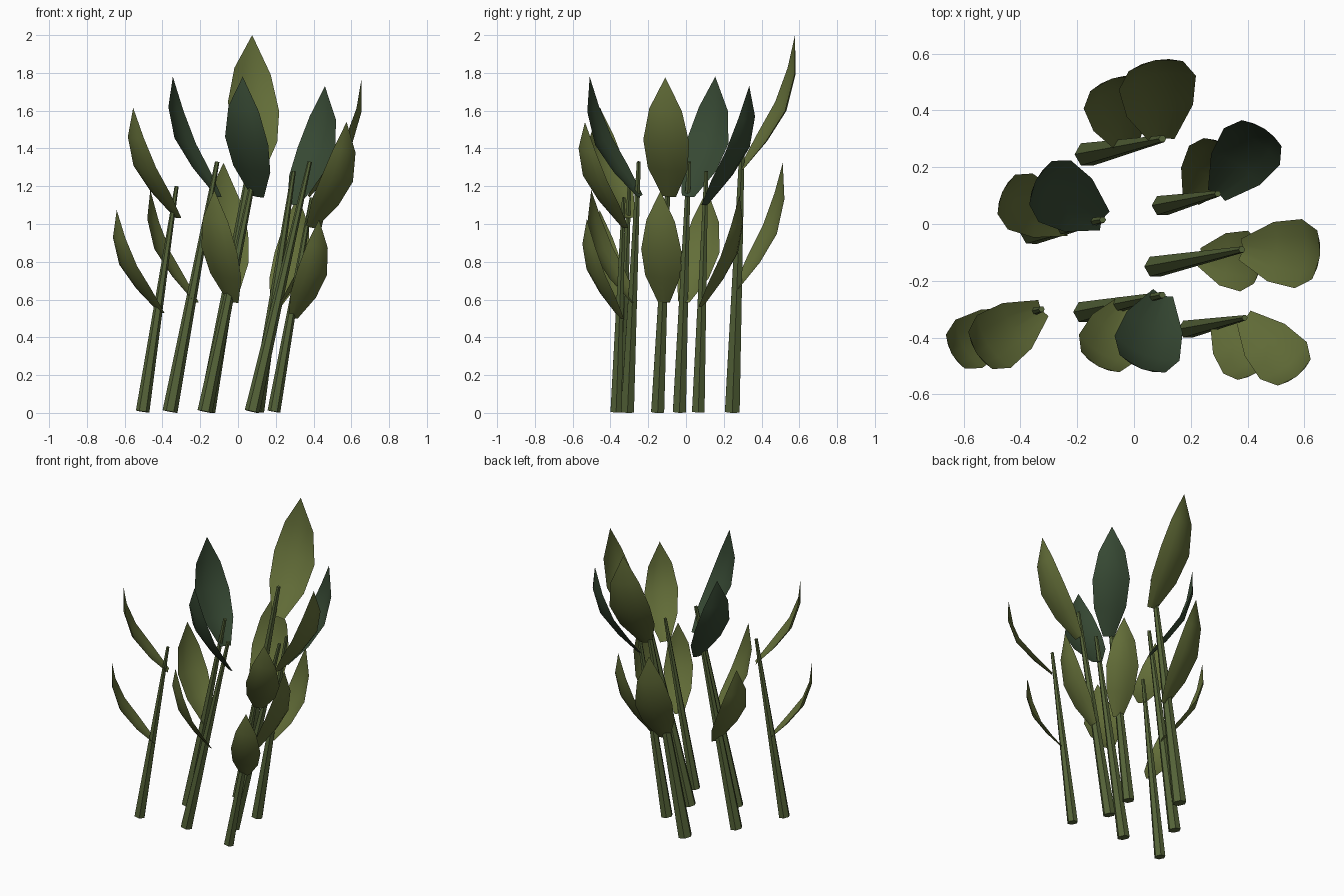
import bpy, bmesh, math
from mathutils import Vector, Matrix

if "Cube" in bpy.data.objects:
    bpy.data.objects.remove(bpy.data.objects["Cube"])


def material(name, rgb):
    m = bpy.data.materials.new(name)
    m.diffuse_color = (*rgb, 1)
    m.use_nodes = True
    m.node_tree.nodes["Principled BSDF"].inputs["Base Color"].default_value = m.diffuse_color
    return m


OLIVE = material("olive_leaf", (0.125, 0.155, 0.04))
DARK = material("dark_leaf", (0.037, 0.065, 0.033))
STEM = material("stem_green", (0.09, 0.125, 0.04))

# leaf rows: height fraction, outward fraction, half width
ROWS = [(0, 0, 0.028), (0.22, 0.45, 0.079), (0.45, 0.82, 0.092), (0.72, 1.0, 0.065)]
COLS = (1, 0.5, 0, -0.5, -1)
CUP = 0.022


def make_object(name, bm, mat):
    me = bpy.data.meshes.new(name)
    bm.to_mesh(me)
    bm.free()
    me.materials.append(mat)
    ob = bpy.data.objects.new(name, me)
    bpy.context.collection.objects.link(ob)
    return ob


def make_stem(name, base, tip, h):
    # tapered six-sided rod, ends square to its axis
    bm = bmesh.new()
    axis = tip - base
    bmesh.ops.create_cone(bm, cap_ends=True, segments=6, radius1=0.03 * h,
                          radius2=0.009 * h, depth=axis.length)
    rot = Vector((0, 0, 1)).rotation_difference(axis).to_matrix().to_4x4()
    rot.translation = (base + tip) / 2
    rot = rot @ Matrix.Rotation(math.radians(30), 4, 'Z')
    bmesh.ops.transform(bm, matrix=rot, verts=bm.verts)
    make_object(name, bm, STEM)


def make_leaf(name, base, vec, lean, size, mat):
    # cupped blade that sweeps outward, then up to a point
    out = vec - 0.2 * lean * vec.z
    side = Vector((-out.y, out.x, 0)).normalized()
    side.z = -side.xy.dot(lean.xy)
    inward = Vector((-vec.x, -vec.y, 0)).normalized() * 0.92 + Vector((0, 0, 0.35))
    bm = bmesh.new()
    prev = None
    for up, along, half in ROWS:
        c = base + Vector((vec.x * along, vec.y * along, vec.z * up))
        cup = CUP * size * half / 0.092
        row = [bm.verts.new(c + side * (half * size * s) + inward * (cup * s * s))
               for s in COLS]
        if prev:
            for i in range(4):
                bm.faces.new((prev[i], prev[i + 1], row[i + 1], row[i]))
        prev = row
    tip = bm.verts.new(base + vec)
    for i in range(4):
        bm.faces.new((prev[i], prev[i + 1], tip))
    for f in bm.faces:
        f.smooth = True
    make_object(name, bm, mat)


# stem base xy, stem tip xyz, upper leaf tip xyz, upper leaf material
PLANTS = [
    ((-0.505, -0.35), (-0.325, -0.30, 1.20), (-0.555, -0.455, 1.615), OLIVE),
    ((-0.36, -0.035), (-0.11, 0.015, 1.33), (-0.345, 0.155, 1.78), DARK),
    ((-0.165, 0.245), (0.10, 0.30, 1.50), (0.075, 0.577, 2.0), OLIVE),
    ((-0.175, -0.31), (0.10, -0.25, 1.33), (0.025, -0.51, 1.78), DARK),
    ((0.10, 0.065), (0.295, 0.107, 1.28), (0.46, 0.335, 1.73), DARK),
    ((0.075, -0.15), (0.38, -0.09, 1.33), (0.655, -0.11, 1.775), OLIVE),
    ((0.19, -0.37), (0.39, -0.33, 1.14), (0.575, -0.535, 1.54), OLIVE),
]

for n, (b, t, leaf_tip, mat) in enumerate(PLANTS, 1):
    base, tip = Vector((*b, 0.007)), Vector(t)
    h = tip.z
    lean = (tip - base) / h
    lean.z = 0
    make_stem(f"stem_{n}", base, tip, h)
    upper = Vector((tip.x, tip.y, 0.86 * h))
    vec = Vector(leaf_tip) - upper
    make_leaf(f"upper_leaf_{n}", upper, vec, lean, h, mat)
    lower = base.lerp(tip, 0.53)
    lower.z = 0.44 * h
    low_vec = Vector((vec.x * 0.88 - 0.03, vec.y * 0.86, vec.z * 0.935))
    make_leaf(f"lower_leaf_{n}", lower, low_vec, lean, h * 0.88, OLIVE)
